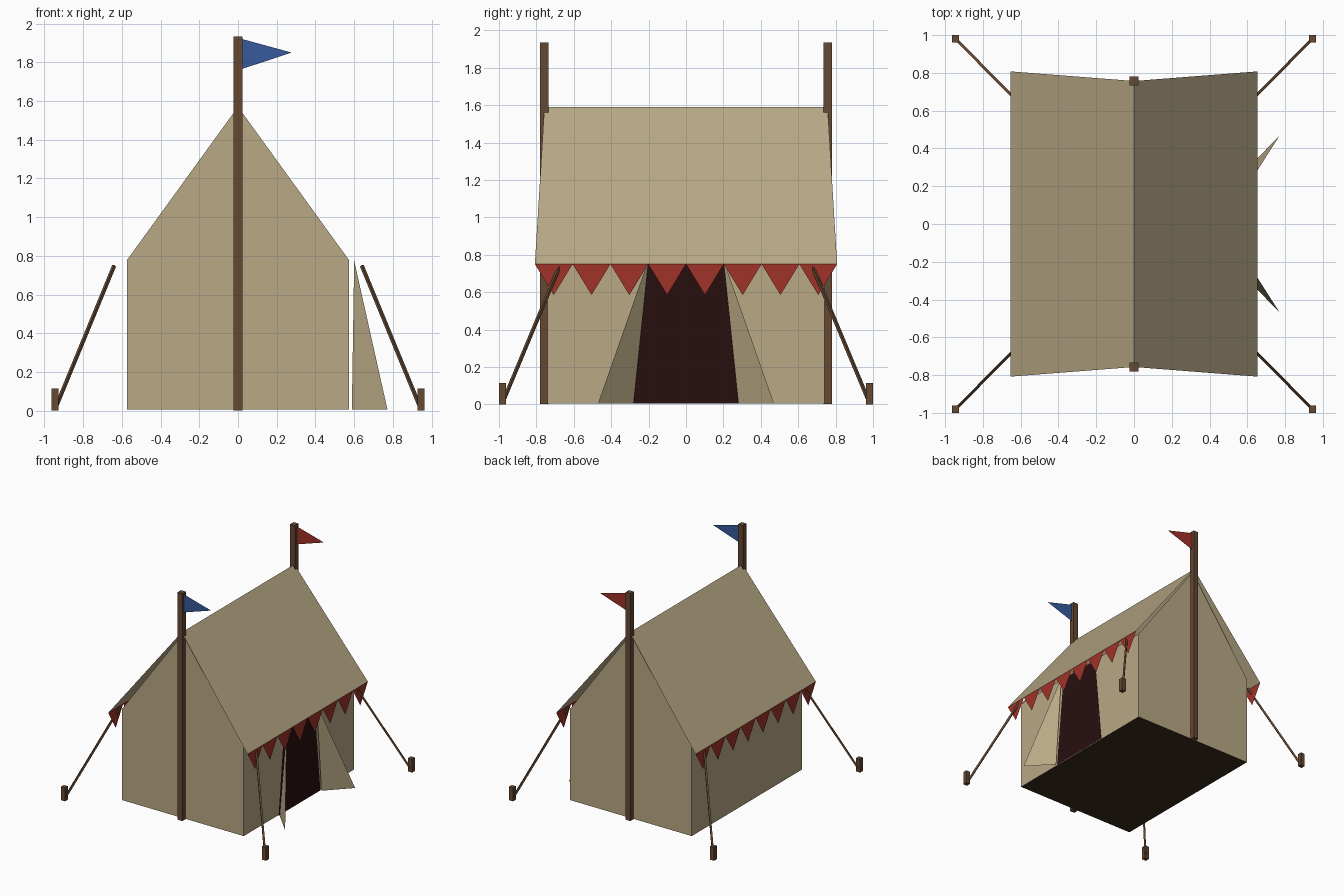
import bpy
from mathutils import Vector

if "Cube" in bpy.data.objects:
    bpy.data.objects.remove(bpy.data.objects["Cube"])


def srgb(r, g, b):
    lin = [(c / 255 / 12.92) if c < 10 else ((c / 255 + 0.055) / 1.055) ** 2.4 for c in (r, g, b)]
    return (*lin, 1.0)


def material(name, *rgb):
    m = bpy.data.materials.new(name)
    m.diffuse_color = srgb(*rgb)
    m.use_nodes = True
    m.node_tree.nodes["Principled BSDF"].inputs["Base Color"].default_value = m.diffuse_color
    return m


CANVAS = material("canvas", 184, 168, 133)
WOOD = material("dark_wood", 101, 72, 50)
RED = material("red_cloth", 160, 50, 40)
BLUE = material("blue_cloth", 55, 90, 158)
DOOR = material("door_shadow", 40, 15, 15)
FLOOR = material("floor_brown", 58, 42, 30)


def mesh(name, verts, faces, *mats):
    me = bpy.data.meshes.new(name)
    me.from_pydata(verts, [], faces)
    for m in mats:
        me.materials.append(m)
    ob = bpy.data.objects.new(name, me)
    bpy.context.collection.objects.link(ob)
    return ob


def box(name, centre, size, mat):
    bpy.ops.mesh.primitive_cube_add(size=1, location=centre)
    ob = bpy.context.object
    ob.name, ob.scale = name, size
    ob.data.materials.append(mat)
    return ob


# Tent body: pentagonal gable profile extruded along y
W, L, BASE = 0.572, 0.74, 0.006
profile = [(-W, BASE), (W, BASE), (W, 0.78), (0, 1.57), (-W, 0.78)]
verts = [(x, y, z) for y in (-L, L) for x, z in profile]
body = mesh("tent_body", verts,
            [(0, 1, 2, 3, 4), (9, 8, 7, 6, 5), (1, 6, 7, 2), (5, 0, 4, 9), (0, 5, 6, 1)],
            CANVAS, FLOOR)
for p in body.data.polygons:
    p.material_index = int(p.normal.z < -0.9)

# Roof: two thin sheets that flare out at the eaves
EX, EY, EZ, RY, RZ = 0.655, 0.808, 0.75, 0.757, 1.59
mesh("roof", [(-EX, -EY, EZ), (-EX, EY, EZ), (0, -RY, RZ), (0, RY, RZ), (EX, -EY, EZ), (EX, EY, EZ)],
     [(0, 2, 3, 1), (2, 4, 5, 3)], CANVAS)

# Row of pennants under each eave
N = 8
step = 2 * EY / N
for side, sx in (("left", -1), ("right", 1)):
    verts, faces = [], []
    for i in range(N):
        y = -EY + i * step
        verts += [(sx * EX, y, EZ), (sx * EX, y + step / 2, 0.585), (sx * EX, y + step, EZ)]
        tri = (3 * i, 3 * i + 1, 3 * i + 2)
        faces.append(tri if sx > 0 else tri[::-1])
    mesh(f"{side}_pennants", verts, faces, RED)

# Doorway and its two folded-back flaps
dx = W + 0.006
mesh("doorway", [(dx, -0.28, BASE), (dx, 0.28, BASE), (dx, 0.2, 0.77), (dx, -0.2, 0.77)],
     [(0, 1, 2, 3)], DOOR)
for side, sy in (("front", -1), ("back", 1)):
    mesh(f"{side}_door_flap",
         [(0.60, sy * 0.2, 0.775), (0.588, sy * 0.28, BASE), (0.772, sy * 0.47, BASE)],
         [(0, 1, 2) if sy > 0 else (0, 2, 1)], CANVAS)

# Poles with flags at each gable
PY = 0.757
for side, sy, cloth in (("front", -1, BLUE), ("back", 1, RED)):
    box(f"{side}_pole", (0, sy * PY, 0.968), (0.046, 0.046, 1.932), WOOD)
    mesh(f"{side}_flag", [(0.02, sy * PY, 1.92), (0.02, sy * PY, 1.765), (0.277, sy * PY, 1.85)],
         [(0, 1, 2)], cloth)

# Guy ropes and stakes at the four corners
for fb, sy in (("front", -1), ("back", 1)):
    for lr, sx in (("left", -1), ("right", 1)):
        box(f"{fb}_{lr}_stake", (sx * 0.945, sy * 0.981, 0.057), (0.038, 0.038, 0.114), WOOD)
        a = Vector((sx * 0.64, sy * 0.672, 0.748))
        b = Vector((sx * 0.94, sy * 0.976, 0.02))
        rope = box(f"{fb}_{lr}_rope", (a + b) / 2, (0.015, 0.015, (b - a).length), WOOD)
        rope.rotation_euler = (b - a).to_track_quat('Z', 'Y').to_euler()
